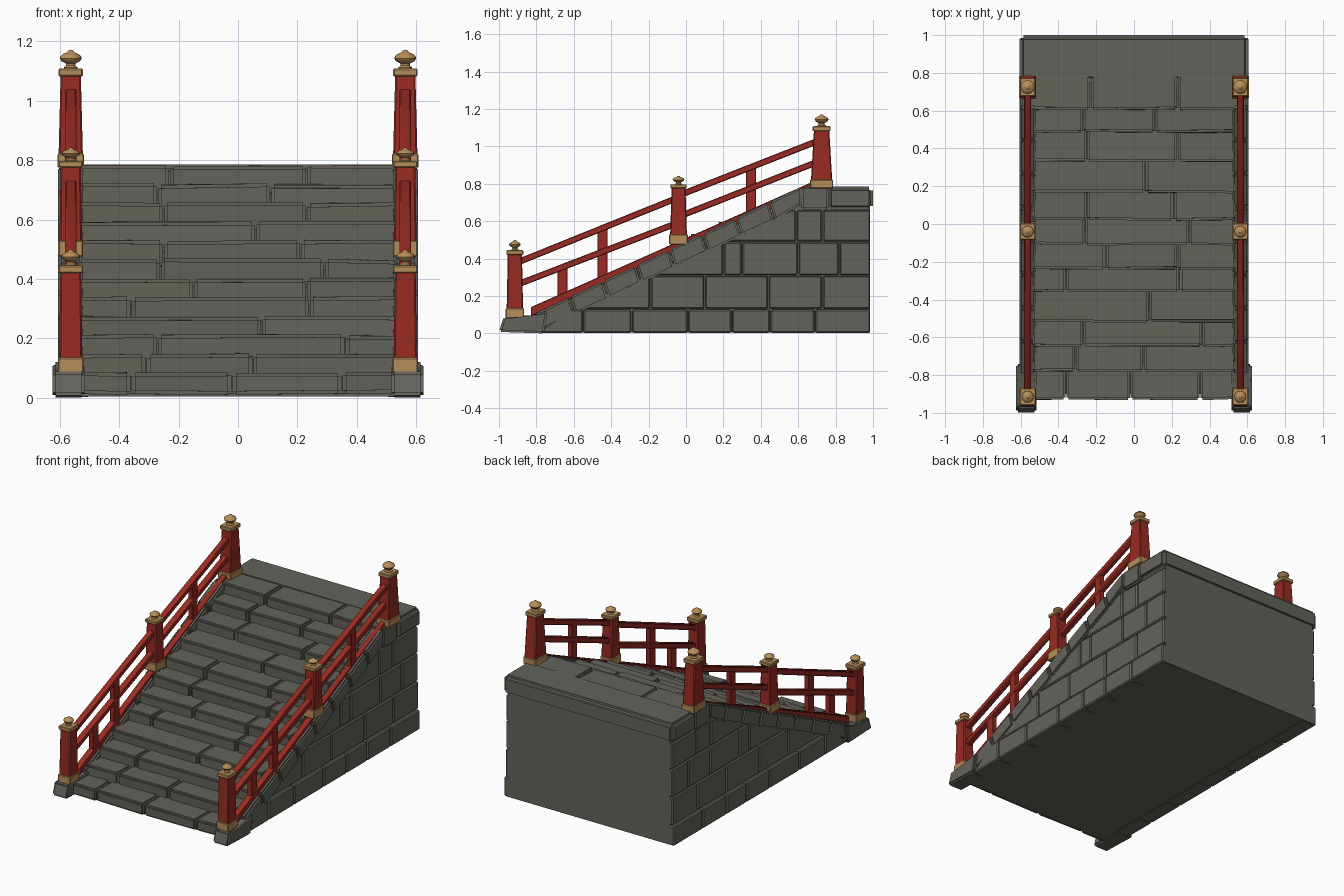
import bpy, bmesh, math, random

random.seed(4)
if "Cube" in bpy.data.objects:
    bpy.data.objects.remove(bpy.data.objects["Cube"], do_unlink=True)


def material(name, rgb):
    m = bpy.data.materials.new(name)
    m.use_nodes = True
    m.diffuse_color = (*rgb, 1)
    m.node_tree.nodes["Principled BSDF"].inputs["Base Color"].default_value = (*rgb, 1)
    return m


STONE = material("grey_stone", (0.125, 0.123, 0.104))
RED = material("red_paint", (0.31, 0.024, 0.016))
GOLD = material("aged_gold", (0.47, 0.27, 0.10))


def finish(name, bm, mat, bevel=0.0, segments=1, mirror=False, angle=35):
    """Bevel the mesh, turn it into an object and mirror it across x if asked."""
    if bevel:
        bmesh.ops.bevel(bm, geom=bm.edges[:], offset=bevel, segments=segments,
                        affect='EDGES', clamp_overlap=True)
    bmesh.ops.recalc_face_normals(bm, faces=bm.faces[:])
    me = bpy.data.meshes.new(name)
    bm.to_mesh(me)
    bm.free()
    me.materials.append(mat)
    ob = bpy.data.objects.new(name, me)
    bpy.context.collection.objects.link(ob)
    bpy.ops.object.select_all(action='DESELECT')
    ob.select_set(True)
    bpy.context.view_layer.objects.active = ob
    bpy.ops.object.shade_smooth_by_angle(angle=math.radians(angle))
    if mirror:
        ob.modifiers.new("Mirror", 'MIRROR').use_mirror_merge = False
    return ob


def prism(bm, profile, x0, x1, jitter=0.0):
    """Extrude a (y, z) profile from x0 to x1, with slight hand-cut unevenness."""
    wob = lambda: random.uniform(-jitter, jitter)
    a, b = [[bm.verts.new((x, y + wob(), z + wob())) for y, z in profile] for x in (x0, x1)]
    bm.faces.new(a)
    bm.faces.new(b[::-1])
    n = len(profile)
    for i in range(n):
        j = (i + 1) % n
        bm.faces.new((a[i], b[i], b[j], a[j]))


def box(y0, y1, z0, z1):
    return [(y0, z0), (y1, z0), (y1, z1), (y0, z1)]


def bar(start, end, drop):
    """Profile of a sloping bar with upright ends, given its upper edge."""
    (ya, za), (yb, zb) = start, end
    return [(ya, za), (yb, zb), (yb, zb - drop), (ya, za - drop)]


def lerp(a, b, t):
    return a + (b - a) * t


# Solid core under the steps, with a plain back wall
bm = bmesh.new()
prism(bm, [(-0.9, 0.005), (0.985, 0.005), (0.985, 0.7), (0.62, 0.69), (-0.9, 0.015)], -0.575, 0.575)
finish("stone_core", bm, STONE)

# Stair treads, each course cut into stones at its joints
fronts = [-0.93, -0.78, -0.65, -0.52, -0.36, -0.24, -0.11, 0.02, 0.165, 0.33, 0.485, 0.605, 0.755]
joints = [(-0.36, -0.02, 0.35), (-0.31, 0.05), (-0.27, 0.36), (0.08,), (-0.36, 0.24), (-0.15, 0.23),
          (-0.26, 0.29), (-0.25, 0.21), (0.06,), (-0.25, 0.23), (-0.27, 0.11), (-0.23, 0.23)]
bm = bmesh.new()
for k, cuts in enumerate(joints):
    top = lerp(0.085, 0.782, k / 11)
    edges = [-0.54, *cuts, 0.54]
    for x0, x1 in zip(edges, edges[1:]):
        prism(bm, box(fronts[k], fronts[k + 1] + 0.07, max(0.012, top - 0.1), top),
              x0 + 0.002, x1 - 0.002, 0.004)
finish("stair_treads", bm, STONE, 0.011, 2)

# Landing slab across the back
bm = bmesh.new()
prism(bm, box(0.755, 1.0, 0.66, 0.786), -0.606, 0.606)
finish("landing_slab", bm, STONE, 0.022, 3)

# Side walls: courses of blocks cut off along the slope of the stairs
courses = [(0.0, 0.13, 0.605, (-0.55, -0.29, 0.01, 0.245, 0.45, 0.69)),
           (0.13, 0.31, 0.595, (-0.19, 0.10, 0.44, 0.73)),
           (0.31, 0.49, 0.593, (0.20, 0.30, 0.6, 0.82)),
           (0.49, 0.66, 0.591, (0.59, 0.73))]
slope_y = lambda z: max(-0.8, (z - 0.41) / 0.45)
bm = bmesh.new()
for z0, z1, outer, cuts in courses:
    edges = [None, *cuts, 0.988]
    for a, b in zip(edges, edges[1:]):
        a0, a1 = (slope_y(z0), slope_y(z1)) if a is None else (a, a)
        prism(bm, [(a0 + 0.003, z0 + 0.002), (b - 0.003, z0 + 0.002),
                   (b - 0.003, z1 - 0.002), (a1 + 0.003, z1 - 0.002)], 0.5, outer)
finish("side_wall_blocks", bm, STONE, 0.007, 1, mirror=True)

# Sloping stringers made of short stones
bm = bmesh.new()
count = 8
for i in range(count):
    t0, t1 = i / count + 0.002, (i + 1) / count - 0.002
    p = [(lerp(-0.8, 0.62, t), lerp(0.11, 0.785, t), lerp(0.02, 0.69, t)) for t in (t0, t1)]
    prism(bm, [(p[0][0], p[0][1]), (p[1][0], p[1][1]),
               (p[1][0] + 0.03 * (i < count - 1), p[1][2]), (p[0][0] + 0.03, p[0][2])],
          0.522, 0.605, 0.002)
finish("stringer_stones", bm, STONE, 0.01, 2, mirror=True)

# Cap stones under the upper posts and foot stones under the lower posts
bm = bmesh.new()
prism(bm, box(0.615, 0.765, 0.66, 0.784), 0.515, 0.603)
finish("cap_stones", bm, STONE, 0.01, 2, mirror=True)
bm = bmesh.new()
prism(bm, [(-1.0, 0.008), (-0.76, 0.0), (-0.74, 0.125), (-0.81, 0.088), (-0.975, 0.088)], 0.517, 0.625)
finish("foot_stones", bm, STONE, 0.01, 2, mirror=True)


# Posts: gold shoe, tapered red shaft, gold cap and turned finial
CX = 0.563


def tapered(name, mat, y, z0, z1, low, high, bevel):
    bm = bmesh.new()
    bmesh.ops.create_cube(bm, size=2)
    for v in bm.verts:
        hx, hy = high if v.co.z > 0 else low
        v.co = (CX + v.co.x * hx, y + v.co.y * hy, z1 if v.co.z > 0 else z0)
    finish(name, bm, mat, bevel, 1, mirror=True)


def finial(name, y, z, r, h):
    outline = [(0.6, 0), (0.62, 0.1), (0.42, 0.2), (0.45, 0.3), (0.85, 0.42), (1, 0.56),
               (0.9, 0.7), (0.55, 0.82), (0.3, 0.87), (0.24, 0.95), (0, 1)]
    bm = bmesh.new()
    vs = [bm.verts.new((CX + a * r, y, z + b * h)) for a, b in outline]
    es = [bm.edges.new(e) for e in zip(vs, vs[1:])]
    bmesh.ops.spin(bm, geom=vs + es, cent=(CX, y, 0), axis=(0, 0, 1), angle=math.tau, steps=20)
    bmesh.ops.remove_doubles(bm, verts=bm.verts[:], dist=0.0005)
    finish(name, bm, GOLD, mirror=True, angle=50)


posts = [("lower", -0.915, 0.085, 0.135, 0.42, 0.445, 0.50, (0.039, 0.044), (0.035, 0.038), 0.031),
         ("middle", -0.04, 0.475, 0.53, 0.775, 0.797, 0.843, (0.038, 0.045), (0.034, 0.037), 0.031),
         ("upper", 0.725, 0.775, 0.822, 1.082, 1.108, 1.172, (0.041, 0.057), (0.034, 0.041), 0.037)]
for part, y, z0, z1, z2, z3, z4, low, high, r in posts:
    shoe = (low[0] + 0.004, low[1] + 0.005)
    cap = (high[0] + 0.007, high[1] + 0.007)
    tapered(part + "_post_shoe", GOLD, y, z0, z1, shoe, shoe, 0.004)
    tapered(part + "_post_shaft", RED, y, z1 - 0.01, z2 + 0.005, low, high, 0.005)
    tapered(part + "_post_cap", GOLD, y, z2, z3, cap, cap, 0.004)
    finial(part + "_post_finial", y, z3 - 0.003, r, z4 - z3 + 0.003)

# Handrails, middle rails and the kerb rail on the stringer
rails = [("lower_handrail", (-0.89, 0.402), (-0.06, 0.737), 0.036),
         ("lower_middle_rail", (-0.89, 0.284), (-0.06, 0.603), 0.036),
         ("upper_handrail", (-0.02, 0.763), (0.71, 1.049), 0.036),
         ("upper_middle_rail", (-0.02, 0.65), (0.71, 0.938), 0.036),
         ("kerb_rail", (-0.83, 0.14), (0.68, 0.812), 0.05)]
for name, a, b, drop in rails:
    bm = bmesh.new()
    prism(bm, bar(a, b, drop), CX - 0.019, CX + 0.019)
    finish(name, bm, RED, 0.004, 1, mirror=True)

# Balusters between the kerb and the rails
bm = bmesh.new()
for y, z0, z1 in [(-0.66, 0.19, 0.362), (-0.447, 0.29, 0.563), (0.347, 0.64, 0.892)]:
    prism(bm, box(y - 0.027, y + 0.027, z0, z1), CX - 0.016, CX + 0.016)
finish("balusters", bm, RED, 0.003, 1, mirror=True)
